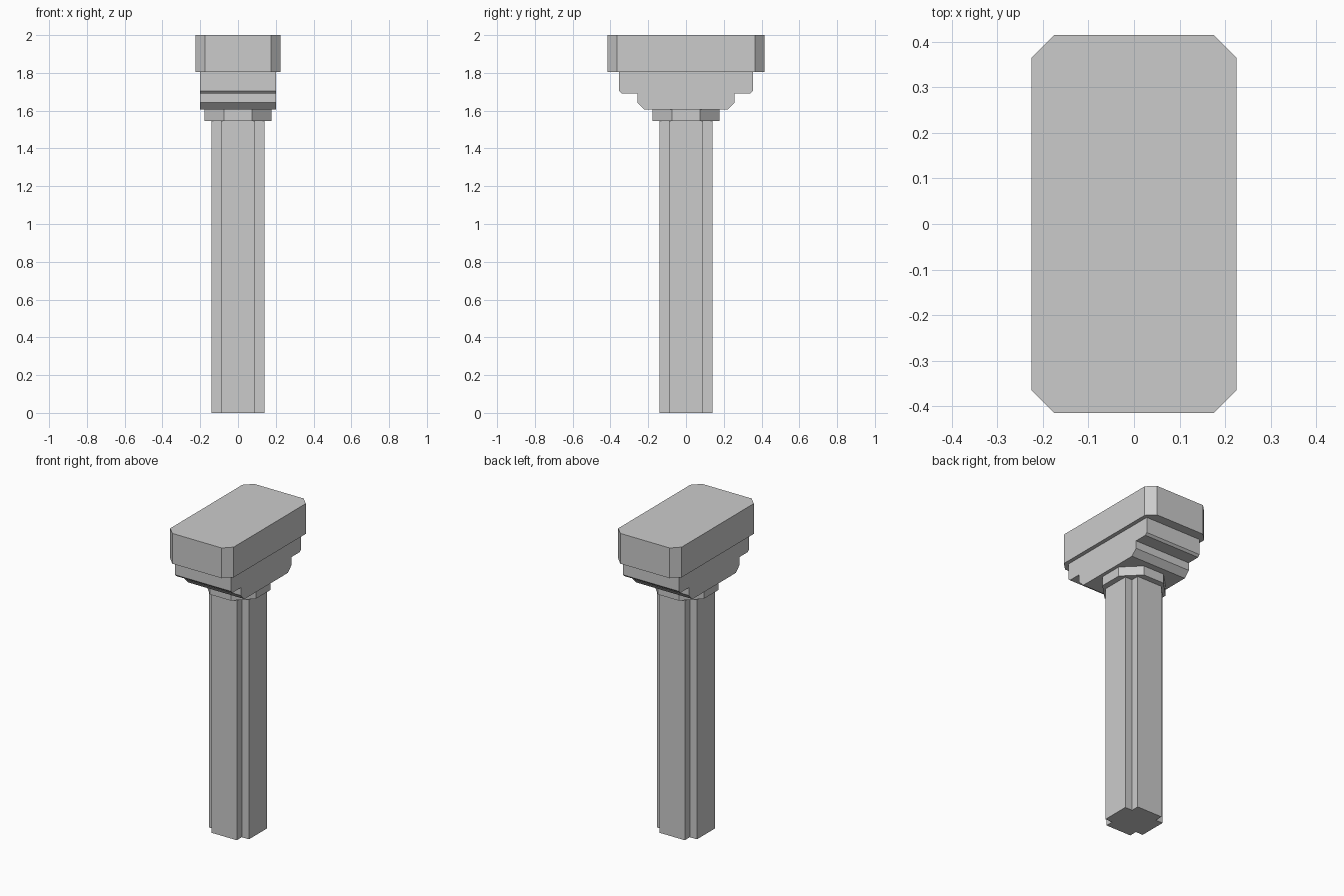
import bpy
import bmesh
from mathutils import Vector

cube = bpy.data.objects.get("Cube")
if cube:
    bpy.data.objects.remove(cube, do_unlink=True)

grey = bpy.data.materials.new("plain grey")
grey.use_nodes = True
GREY = (0.6, 0.6, 0.6, 1)
grey.diffuse_color = GREY
grey.node_tree.nodes["Principled BSDF"].inputs["Base Color"].default_value = GREY


def extrude_outline(name, points, offset):
    """Make a flat-shaded prism from an outline moved along an offset."""
    bm = bmesh.new()
    face = bm.faces.new([bm.verts.new(p) for p in points])
    result = bmesh.ops.extrude_face_region(bm, geom=[face], use_keep_orig=True)
    moved = [v for v in result["geom"] if isinstance(v, bmesh.types.BMVert)]
    bmesh.ops.translate(bm, verts=moved, vec=Vector(offset))
    bmesh.ops.recalc_face_normals(bm, faces=bm.faces)
    mesh = bpy.data.meshes.new(name)
    bm.to_mesh(mesh)
    bm.free()
    mesh.materials.append(grey)
    obj = bpy.data.objects.new(name, mesh)
    bpy.context.collection.objects.link(obj)
    return obj


def four_way(quarter, z):
    """Mirror one corner's points into all four quadrants, in winding order."""
    back = quarter[::-1]
    loop = [(x, y) for x, y in quarter] + [(-x, y) for x, y in back]
    loop += [(-x, -y) for x, y in quarter] + [(x, -y) for x, y in back]
    return [(x, y, z) for x, y in loop]


# Post with a square notch along each corner
post = [(0.141, 0.09), (0.09, 0.09), (0.09, 0.141)]
extrude_outline("post", four_way(post, 0), (0, 0, 1.545))

# Eight-sided collar
collar = [(0.178, 0.074), (0.074, 0.178)]
extrude_outline("collar", four_way(collar, 1.545), (0, 0, 0.06))

# Stepped bracket, profiled from front to back
half = [(0.22, 1.605), (0.257, 1.642), (0.257, 1.692),
        (0.341, 1.692), (0.354, 1.705), (0.354, 1.806)]
profile = half + [(-y, z) for y, z in reversed(half)]
extrude_outline("stepped_bracket", [(-0.2, y, z) for y, z in profile], (0.4, 0, 0))

# Cap block with cut corners
cap = [(0.225, 0.365), (0.175, 0.415)]
extrude_outline("cap", four_way(cap, 1.806), (0, 0, 0.194))
